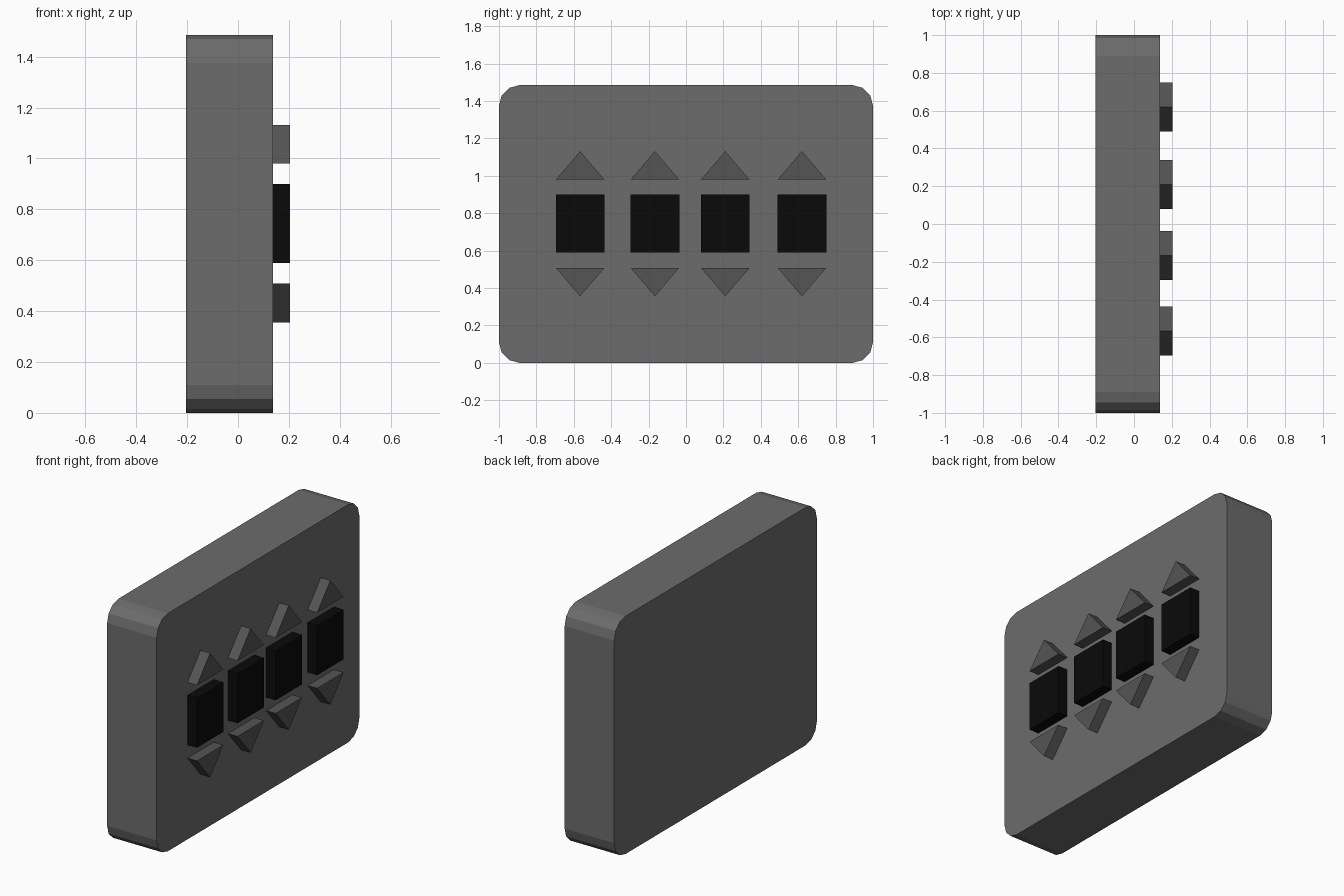
import bpy, bmesh, math

if "Cube" in bpy.data.objects:
    bpy.data.objects.remove(bpy.data.objects["Cube"])

BACK, FACE, TIP = -0.204, 0.138, 0.204
HEIGHT, R = 1.485, 0.11


def material(name, v):
    m = bpy.data.materials.new(name)
    m.diffuse_color = (v, v, v, 1)
    m.use_nodes = True
    m.node_tree.nodes["Principled BSDF"].inputs["Base Color"].default_value = m.diffuse_color
    return m


def prism(name, outline, x0, x1, mat):
    """Extrude a (y, z) outline along x from x0 to x1."""
    bm = bmesh.new()
    base = bm.faces.new([bm.verts.new((x0, y, z)) for y, z in outline])
    ext = bmesh.ops.extrude_face_region(bm, geom=[base], use_keep_orig=True)
    verts = [g for g in ext["geom"] if isinstance(g, bmesh.types.BMVert)]
    bmesh.ops.translate(bm, verts=verts, vec=(x1 - x0, 0, 0))
    bmesh.ops.recalc_face_normals(bm, faces=bm.faces)
    mesh = bpy.data.meshes.new(name)
    bm.to_mesh(mesh)
    bm.free()
    mesh.materials.append(mat)
    ob = bpy.data.objects.new(name, mesh)
    bpy.context.collection.objects.link(ob)


body_mat = material("body_grey", 0.15)
arrow_mat = material("arrow_grey", 0.09)
screen_mat = material("screen_black", 0.003)

# Panel body with three-segment rounded corners
corners = [(1 - R, HEIGHT - R, 0), (R - 1, HEIGHT - R, 90),
           (R - 1, R, 180), (1 - R, R, 270)]
outline = [(cy + R * math.cos(math.radians(a + 30 * i)),
            cz + R * math.sin(math.radians(a + 30 * i)))
           for cy, cz, a in corners for i in range(4)]
prism("panel_body", outline, BACK, FACE, body_mat)

# Four digit windows, each with an up and a down arrow button
W = 0.13
for i, y in enumerate((-0.566, -0.166, 0.21, 0.62), 1):
    prism(f"digit_window_{i}", [(y - W, 0.59), (y + W, 0.59), (y + W, 0.90), (y - W, 0.90)],
          FACE, TIP, screen_mat)
    for label, flat, point in (("up", 0.98, 1.132), ("down", 0.508, 0.356)):
        prism(f"{label}_arrow_{i}", [(y - W, flat), (y + W, flat), (y, point)],
              FACE, TIP, arrow_mat)
